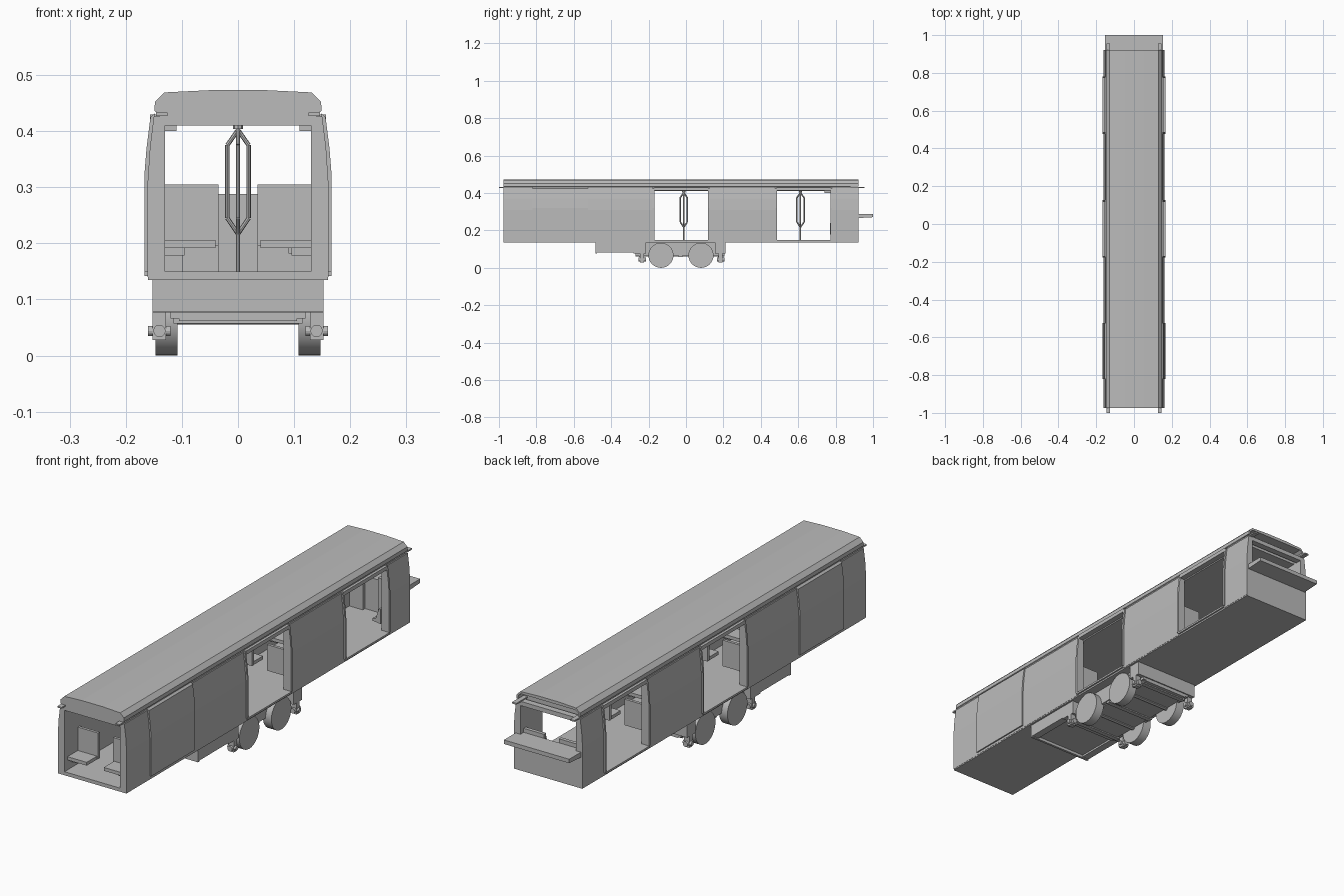
import bpy, bmesh, math
from mathutils import Matrix, Vector

if "Cube" in bpy.data.objects:
    bpy.data.objects.remove(bpy.data.objects["Cube"])

GREY = (0.5, 0.5, 0.5, 1)
mat = bpy.data.materials.new("plain grey")
mat.use_nodes = True
mat.diffuse_color = GREY
mat.node_tree.nodes["Principled BSDF"].inputs["Base Color"].default_value = GREY


def finish(name, bm):
    bmesh.ops.recalc_face_normals(bm, faces=bm.faces)
    mesh = bpy.data.meshes.new(name)
    bm.to_mesh(mesh)
    bm.free()
    mesh.materials.append(mat)
    ob = bpy.data.objects.new(name, mesh)
    bpy.context.collection.objects.link(ob)
    return ob


def box(name, x, y, z):
    """Box from (low, high) pairs on each axis."""
    bm = bmesh.new()
    bmesh.ops.create_cube(bm, size=1)
    for v in bm.verts:
        v.co = [lo + (c + 0.5) * (hi - lo) for c, (lo, hi) in zip(v.co, (x, y, z))]
    return finish(name, bm)


def pair(name, x, y, z):
    """The same box on both sides."""
    box(name + "_left", x, y, z)
    box(name + "_right", (-x[1], -x[0]), y, z)


def extrude(name, outline, y0, y1):
    """Extrude an (x, z) outline along y."""
    bm = bmesh.new()
    face = bm.faces.new([bm.verts.new((x, y0, z)) for x, z in outline])
    new = bmesh.ops.extrude_face_region(bm, geom=[face])["geom"]
    bmesh.ops.translate(bm, vec=(0, y1 - y0, 0),
                        verts=[g for g in new if isinstance(g, bmesh.types.BMVert)])
    return finish(name, bm)


def extrude_pair(name, outline, y0, y1):
    extrude(name + "_left", outline, y0, y1)
    extrude(name + "_right", [(-x, z) for x, z in outline], y0, y1)


def rod(name, a, b, r, sides=8):
    """Cylinder between two points."""
    a, b = Vector(a), Vector(b)
    turn = (b - a).to_track_quat('Z', 'Y').to_matrix().to_4x4()
    bm = bmesh.new()
    bmesh.ops.create_cone(bm, cap_ends=True, segments=sides, radius1=r, radius2=r,
                          depth=(b - a).length,
                          matrix=Matrix.Translation((a + b) / 2) @ turn)
    ob = finish(name, bm)
    for p in ob.data.polygons:
        p.use_smooth = sides > 12 and len(p.vertices) == 4
    return ob


FRONT, BACK = -0.975, 0.922
DOORS = [(-0.82, -0.525), (-0.172, 0.12), (0.483, 0.775)]

# Floor and side walls, left open at the rear two doorways
box("floor", (-0.16, 0.16), (FRONT, BACK), (0.135, 0.15))
wall = [(0.161, 0.14), (0.161, 0.31), (0.157, 0.37), (0.15, 0.426),
        (0.13, 0.426), (0.13, 0.14)]
for y0, y1 in [(FRONT, DOORS[1][0]), (DOORS[1][1], DOORS[2][0]), (DOORS[2][1], BACK)]:
    extrude_pair("side_wall", wall, y0, y1)

# Door leaves and doorway surrounds
skin = [(0.161, 0.15), (0.167, 0.15), (0.167, 0.32), (0.163, 0.37), (0.156, 0.425),
        (0.148, 0.432), (0.148, 0.426), (0.157, 0.37), (0.161, 0.31)]
extrude_pair("closed_door", skin, *DOORS[0])
for y0, y1 in DOORS[1:]:
    extrude_pair("front_jamb", skin, y0 - 0.006, y0 + 0.003)
    extrude_pair("back_jamb", skin, y1 - 0.003, y1 + 0.006)
    pair("door_header", (0.13, 0.157), (y0, y1), (0.414, 0.43))
    pair("door_sill", (0.15, 0.167), (y0, y1), (0.142, 0.15))

# Roof with chamfered shoulders, hollow under its rear overhang
half = [(0.13, 0.41), (0.143, 0.432), (0.149, 0.436), (0.148, 0.452), (0.131, 0.469),
        (0.05, 0.473)]
extrude("roof", half + [(-x, z) for x, z in reversed(half)], FRONT, 0.88)
cap = [(0.149, 0.436), (0.148, 0.452), (0.131, 0.469), (0.05, 0.473)]
under = [(0.128, 0.46), (0.14, 0.45), (0.141, 0.436)]
extrude("roof_overhang", cap + [(-x, z) for x, z in reversed(cap)]
        + [(-x, z) for x, z in reversed(under)] + under, 0.88, BACK)
pair("roof_rail", (0.126, 0.146), (-1.0, 0.955), (0.427, 0.433))
box("rear_header", (-0.13, 0.13), (0.895, BACK), (0.41, 0.428))

# Rear end: low wall and protruding shelf
box("rear_wall", (-0.16, 0.16), (0.9, BACK), (0.135, 0.27))
ledge = box("rear_shelf", (-0.153, 0.153), (0.9, 1.0), (0.265, 0.288))
for v in ledge.data.vertices:
    if v.co.y > 0.95 and v.co.z < 0.27:
        v.co.z += 0.006

# Grab poles that split into four bowed rods
for y in (-0.67, -0.012, 0.612):
    rod("pole_foot", (0, y, 0.15), (0, y, 0.22), 0.004)
    rod("pole_core", (0, y, 0.22), (0, y, 0.41), 0.004)
    rod("pole_collar", (0, y, 0.404), (0, y, 0.412), 0.009)
    for k in range(4):
        dx, dy = 0.019 * math.cos(k * math.pi / 2), 0.019 * math.sin(k * math.pi / 2)
        path = [(0, y, 0.217), (dx, y + dy, 0.245), (dx, y + dy, 0.375), (0, y, 0.402)]
        for a, b in zip(path, path[1:]):
            rod("pole_bow", a, b, 0.004)

# Seats in facing rows, carried from the walls
for y, facing in [(-0.88, -1), (-0.49, 1), (-0.2, -1), (0.15, 1), (0.455, -1)]:
    near, far = sorted((y, y + facing * 0.075))
    pair("seat_cushion", (0.04, 0.13), (near, far), (0.192, 0.206))
    pair("seat_back", (0.035, 0.13), (y - 0.006, y + 0.006), (0.195, 0.305))
    pair("seat_bracket", (0.095, 0.13), (near + 0.02, far - 0.02), (0.178, 0.192))

# Driving area: side chair, partitions and small ceiling boxes
extrude("cab_chair", [(0.09, 0.182), (0.128, 0.178), (0.128, 0.24), (0.12, 0.24),
                      (0.106, 0.196), (0.09, 0.192)], 0.77, 0.82)
box("cab_cabinet", (-0.13, -0.098), (0.78, 0.9), (0.15, 0.26))
pair("cab_partition", (0.035, 0.13), (0.885, 0.9), (0.15, 0.305))
pair("ceiling_box", (0.11, 0.13), (0.74, 0.775), (0.4, 0.412))

# Running gear: frame, end boxes and forward tray
box("gear_frame", (-0.105, 0.105), (-0.27, 0.205), (0.062, 0.135))
box("gear_rear_box", (-0.152, 0.152), (0.155, 0.21), (0.077, 0.135))
box("gear_front_box", (-0.152, 0.152), (-0.28, -0.215), (0.077, 0.135))
box("front_tray", (-0.12, 0.12), (-0.485, -0.28), (0.09, 0.135))
pair("tray_beam", (0.12, 0.152), (-0.485, -0.28), (0.082, 0.135))
box("tray_lip", (-0.152, 0.152), (-0.485, -0.475), (0.078, 0.135))
pair("frame_rail", (0.105, 0.12), (-0.27, 0.205), (0.066, 0.135))
for y in (-0.24, -0.03, 0.18):
    box("cross_bar", (-0.115, 0.115), (y - 0.01, y + 0.01), (0.057, 0.07))

# Wheels, axles and corner bumpers
for y in (-0.134, 0.08):
    rod("axle", (-0.12, y, 0.067), (0.12, y, 0.067), 0.012)
    for s in (-1, 1):
        rod("wheel", (s * 0.108, y, 0.067), (s * 0.147, y, 0.067), 0.067, 32)
for y in (-0.235, 0.185):
    pair("bumper_bracket", (0.128, 0.152), (y - 0.01, y + 0.01), (0.028, 0.077))
    for s in (-1, 1):
        rod("bumper_pin", (s * 0.12, y, 0.044), (s * 0.16, y, 0.044), 0.009, 12)
        rod("bumper_roller", (s * 0.14, y - 0.02, 0.044), (s * 0.14, y + 0.02, 0.044), 0.011, 12)
